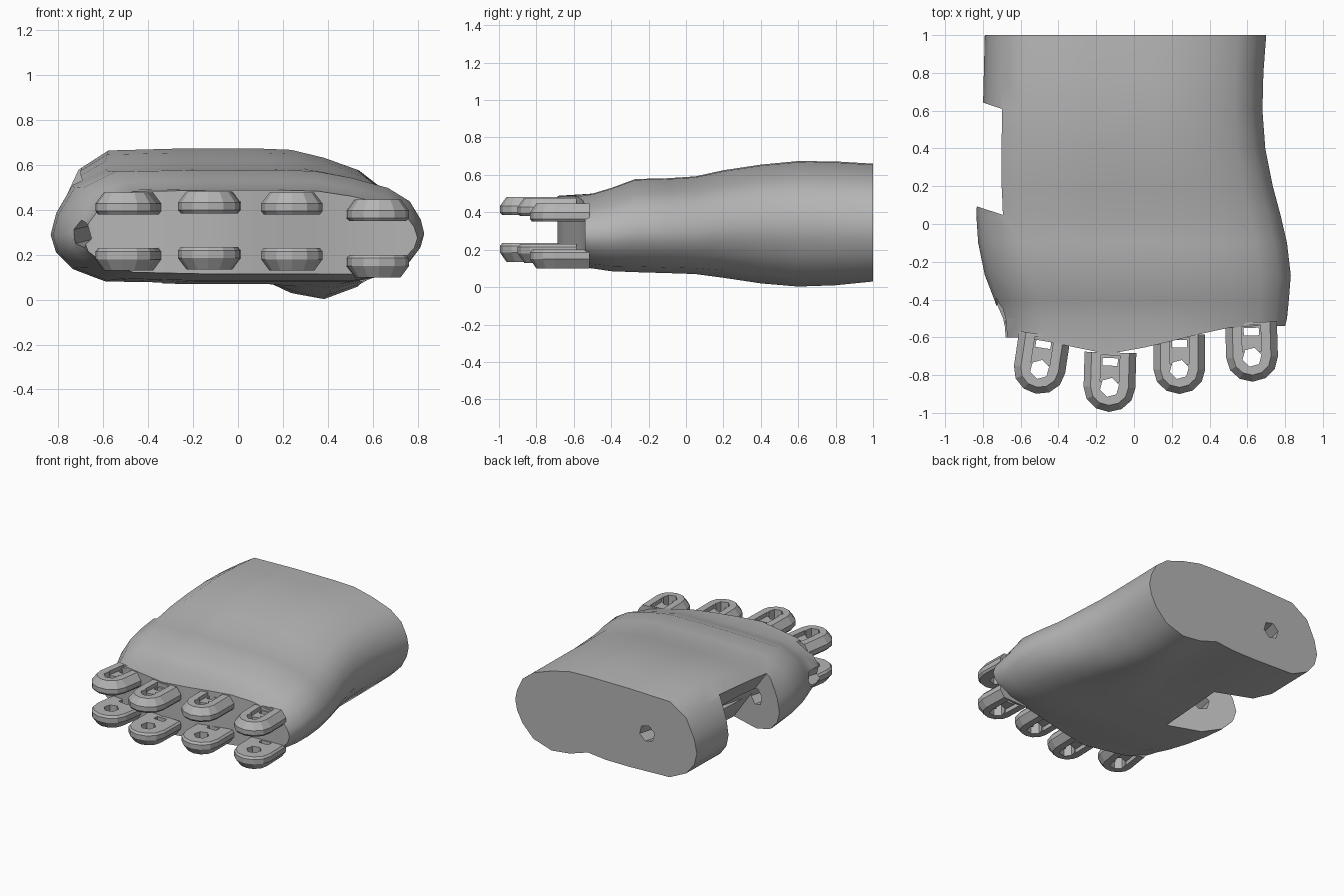
import bpy, bmesh, math
from mathutils import Vector, Matrix

cube = bpy.data.objects.get("Cube")
if cube:
    bpy.data.objects.remove(cube)

grey = bpy.data.materials.new("plain grey")
grey.use_nodes = True
colour = (0.46, 0.46, 0.46, 1)
grey.diffuse_color = colour
grey.node_tree.nodes["Principled BSDF"].inputs["Base Color"].default_value = colour


def make_object(name, bm):
    bmesh.ops.recalc_face_normals(bm, faces=bm.faces)
    mesh = bpy.data.meshes.new(name)
    bm.to_mesh(mesh)
    bm.free()
    mesh.materials.append(grey)
    ob = bpy.data.objects.new(name, mesh)
    bpy.context.collection.objects.link(ob)
    return ob


def activate(ob):
    bpy.ops.object.select_all(action='DESELECT')
    ob.select_set(True)
    bpy.context.view_layer.objects.active = ob


def cut(ob, cutter):
    cutter.hide_render = True
    mod = ob.modifiers.new("cut", 'BOOLEAN')
    mod.operation, mod.solver, mod.object = 'DIFFERENCE', 'EXACT', cutter
    activate(ob)
    bpy.ops.object.modifier_apply(modifier=mod.name)
    bpy.data.objects.remove(cutter)


def skin(name, outlines):
    """Solid through a stack of outlines with equal point counts."""
    bm = bmesh.new()
    loops = [[bm.verts.new(p) for p in pts] for pts in outlines]
    bm.faces.new(loops[0])
    bm.faces.new(loops[-1])
    for a, b in zip(loops, loops[1:]):
        for i in range(len(a)):
            j = (i + 1) % len(a)
            bm.faces.new((a[i], a[j], b[j], b[i]))
    return make_object(name, bm)


def rod(name, a, b, radius, sides):
    a, b = Vector(a), Vector(b)
    turn = (b - a).to_track_quat('Z', 'Y')
    ring = [turn @ Vector((radius * math.cos(t), radius * math.sin(t), 0))
            for t in (math.tau * (i + .25) / sides for i in range(sides))]
    return skin(name, [[a + p for p in ring], [b + p for p in ring]])


# Palm: cross-sections (y, left x, right x, bottom, top, thumb-pad bulge)
sections = [
    (1, -.79, .70, .08, .66, .05), (.8, -.795, .685, .08, .672, .07),
    (.6, -.80, .68, .08, .674, .077), (.4, -.81, .695, .08, .655, .06),
    (.2, -.825, .735, .075, .625, .025), (.05, -.835, .775, .07, .592, 0),
    (-.1, -.825, .81, .075, .582, 0), (-.27, -.79, .83, .08, .578, 0),
    (-.4, -.74, .82, .085, .53, 0), (-.5, -.705, .81, .10, .5, 0),
    (None, -.69, .80, .115, .488, 0)]
# Shared outline (position across, top height, bottom height, bulge weight)
outline = [(.015, .6, .27, 0), (.06, .84, .13, 0), (.15, .985, .02, 0),
           (.37, 1, 0, 0), (.5, 1, 0, 0), (.6, 1, 0, -.3), (.7, .99, 0, .65),
           (.8, .93, 0, 1), (.9, .84, .06, .75), (.96, .72, .18, .3),
           (.99, .56, .31, .1)]
front_edge = [(-.69, -.6), (-.57, -.6), (-.4, -.635), (-.13, -.69),
              (.1, -.645), (.4, -.57), (.55, -.54), (.81, -.54)]


def front_y(x):
    for (x0, y0), (x1, y1) in zip(front_edge, front_edge[1:]):
        if x <= x1:
            return y0 + (y1 - y0) * max(0, x - x0) / (x1 - x0)
    return front_edge[-1][1]


bm = bmesh.new()
rings = []
for y, left, right, low, high, bulge in sections:
    def point(u, v, b=0):
        x = left + (right - left) * u
        return bm.verts.new((x, front_y(x) if y is None else y,
                             low + (high - low) * v - bulge * b))
    upper = [point(u, t) for u, t, _, _ in outline]
    lower = [point(u, b, w) for u, _, b, w in outline]
    rings.append([point(0, .42)] + upper + [point(1, .43)] + lower[::-1])
n = len(rings[0])
for a, b in zip(rings, rings[1:]):
    for i in range(n):
        j = (i + 1) % n
        bm.faces.new((a[i], a[j], b[j], b[i]))
bm.faces.new(rings[0])
end = rings[-1]
for i in range(n // 2):
    quad = [end[i], end[i + 1], end[n - i - 1], end[(n - i) % n]]
    bm.faces.new(list(dict.fromkeys(quad)))
palm = make_object("palm", bm)


# Thumb notch, undercut towards the palm side
def notch_outline(z, inner):
    wall = lambda x, y: (x, y - .33 * (x + .7), z)
    return [wall(-1.2, .05), wall(inner, .05), wall(inner + .04, .61), wall(-1.2, .61)]


cut(palm, skin("notch_cutter", [notch_outline(-.1, -.21), notch_outline(.8, -.9)]))
# Long pin channel through the notch
cut(palm, rod("pin_cutter", (-.745, -.75, .28), (-.36, 1.1, .37), .062, 6))
activate(palm)
bpy.ops.object.shade_smooth_by_angle(angle=math.radians(35))


# Knuckle lugs: rounded tabs with a chamfered outer side
def tab(width, tip):
    arc = [(-math.pi * k / 6) for k in range(7)]
    pts = [(width * math.cos(a), tip * math.sin(a)) for a in arc]
    return [(width, .185)] + pts + [(-width, .185)]


def lug(name, place, inner, outer):
    level = lambda pts, z: [place @ Vector((x, y, z)) for x, y in pts]
    across = lambda t: inner + (outer - inner) * t
    base, rim, inside = tab(.137, .13), tab(.1, .095), tab(.125, .118)
    ob = skin(name, [level(inside, inner), level(base, across(.15)),
                     level(base, across(.5)), level(rim, outer)])
    # Pin hole, tendon slot and shallow groove
    cut(ob, rod("hole_cutter", place @ Vector((0, 0, 0)),
                place @ Vector((0, 0, .7)), .052, 6))
    slot = [(-.04, .115), (.04, .115), (.04, .155), (-.04, .155)]
    cut(ob, skin("slot_cutter", [level(slot, 0), level(slot, .7)]))
    groove = [(-.05, .03), (.05, .03), (.05, .17), (-.05, .17)]
    cut(ob, skin("groove_cutter", [level(groove, across(.7)),
                                   level(groove, across(1.3))]))


knuckles = [("little", -.5, -.77, -.15, 0), ("ring", -.13, -.865, -.03, .005),
            ("middle", .24, -.77, 0, 0), ("index", .625, -.705, .03, -.03)]
for finger, x, y, turn, lift in knuckles:
    place = Matrix.Translation((x, y, lift)) @ Matrix.Rotation(turn, 4, 'Z')
    lug(finger + "_upper_lug", place, .38, .477)
    lug(finger + "_lower_lug", place, .23, .13)
